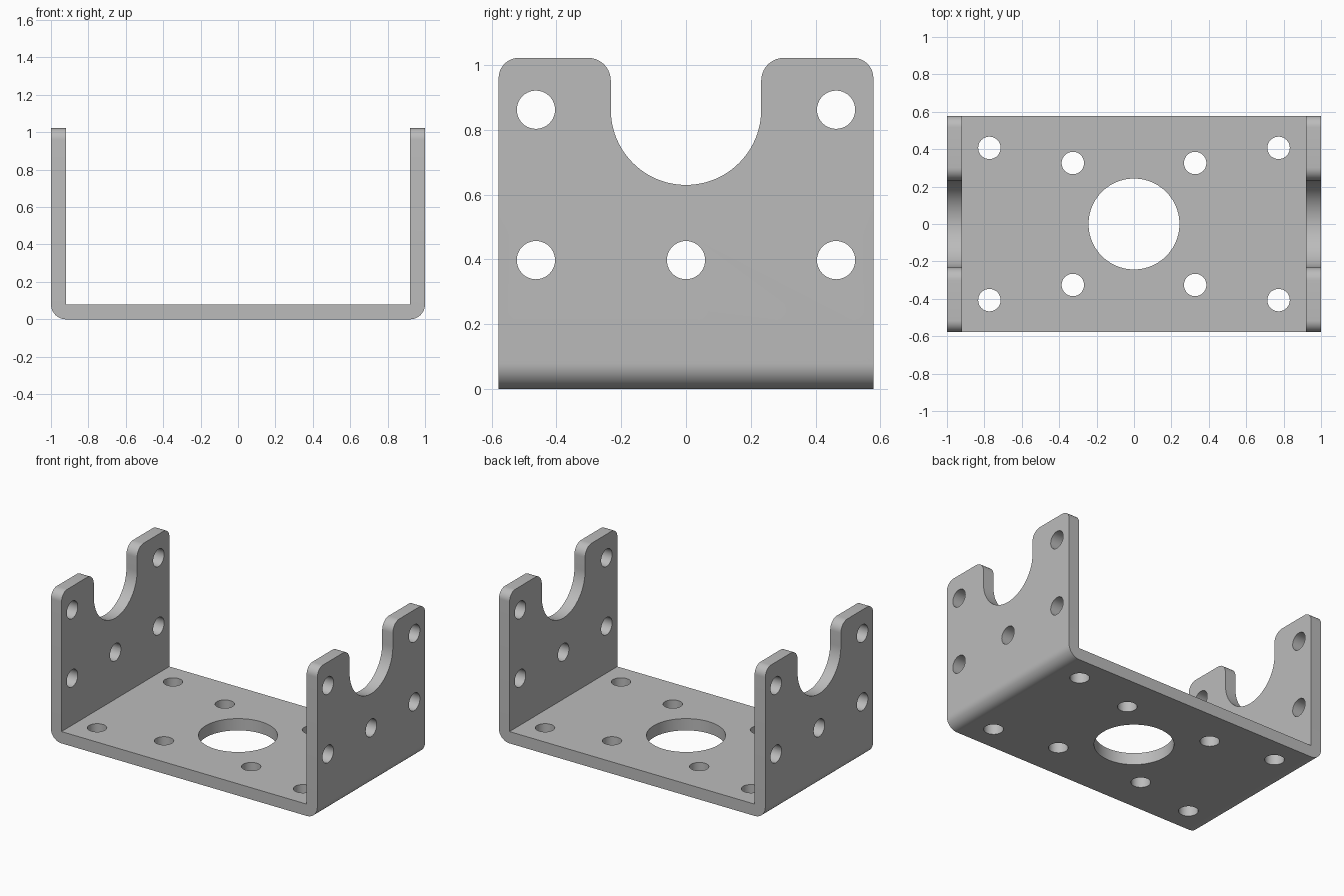
import bpy
import bmesh
from math import cos, sin, radians
from mathutils import Matrix, Vector

cube = bpy.data.objects.get("Cube")
if cube:
    bpy.data.objects.remove(cube, do_unlink=True)

LENGTH, WIDTH, HEIGHT, THICK = 1.0, 0.578, 1.022, 0.08   # half length, half width
NOTCH, AXIS_Z = 0.232, 0.862


def arc(cx, cy, r, start, end, steps):
    angles = [radians(start + (end - start) * i / steps) for i in range(steps + 1)]
    return [(cx + r * cos(a), cy + r * sin(a)) for a in angles]


def new_object(name, bm):
    bmesh.ops.recalc_face_normals(bm, faces=bm.faces)
    mesh = bpy.data.meshes.new(name)
    bm.to_mesh(mesh)
    bm.free()
    obj = bpy.data.objects.new(name, mesh)
    bpy.context.collection.objects.link(obj)
    return obj


def prism(name, points, place, depth):
    """Close a 2D outline into a solid along the depth vector."""
    bm = bmesh.new()
    face = bm.faces.new([bm.verts.new(place(*p)) for p in points])
    extruded = bmesh.ops.extrude_face_region(bm, geom=[face])["geom"]
    moved = [v for v in extruded if isinstance(v, bmesh.types.BMVert)]
    bmesh.ops.translate(bm, verts=moved, vec=Vector(depth))
    return new_object(name, bm)


def boolean(target, cutter, operation):
    mod = target.modifiers.new(operation.title(), "BOOLEAN")
    mod.operation, mod.object, mod.solver = operation, cutter, "EXACT"
    bpy.context.view_layer.objects.active = target
    bpy.ops.object.modifier_apply(modifier=mod.name)
    bpy.data.objects.remove(cutter, do_unlink=True)


# Bent U channel with rounded outer bends
inner = LENGTH - THICK
half = arc(inner, THICK, THICK, -90, 0, 12) + [(LENGTH, 1.2), (inner, 1.2), (inner, THICK)]
section = half + [(-x, z) for x, z in reversed(half)]
bracket = prism("u_bracket", section, lambda x, z: (x, -0.7, z), (0, 1.4, 0))

# Side outline: rounded ears around a U-shaped notch
fillet, corner = 0.07, 0.062
half = arc(0, AXIS_Z, NOTCH, -90, 0, 24)
half += arc(NOTCH + fillet, HEIGHT - fillet, fillet, 180, 90, 10)
half += arc(WIDTH - corner, HEIGHT - corner, corner, 90, 0, 10)
half += [(WIDTH, -0.2)]
outline = half + [(-y, z) for y, z in reversed(half[1:])]
side = prism("side_outline", outline, lambda y, z: (-1.2, y, z), (2.4, 0, 0))
boolean(bracket, side, "INTERSECT")

# Bolt holes through both walls, and holes with a large bore in the floor
drills = bmesh.new()


def drill(r, depth, matrix, sides=40):
    bmesh.ops.create_cone(drills, cap_ends=True, segments=sides, radius1=r,
                          radius2=r, depth=depth, matrix=matrix)


for y, z in [(-0.463, AXIS_Z), (0.463, AXIS_Z), (-0.463, 0.398), (0, 0.398), (0.463, 0.398)]:
    drill(0.059, 2.4, Matrix.Translation((0, y, z)) @ Matrix.Rotation(radians(90), 4, "Y"))
for x, y in [(0.773, 0.407), (0.327, 0.326)]:
    for sx in (-1, 1):
        for sy in (-1, 1):
            drill(0.06, 0.4, Matrix.Translation((sx * x, sy * y, 0)))
drill(0.243, 0.4, Matrix.Identity(4), 80)
boolean(bracket, new_object("drills", drills), "DIFFERENCE")

# Plain grey metal, smooth bends with sharp edges
grey = bpy.data.materials.new("grey_metal")
grey.use_nodes = True
colour = (0.5, 0.5, 0.5, 1)
grey.diffuse_color = colour
grey.node_tree.nodes["Principled BSDF"].inputs["Base Color"].default_value = colour
bracket.data.materials.clear()
bracket.data.materials.append(grey)

bpy.ops.object.select_all(action="DESELECT")
bracket.select_set(True)
bpy.context.view_layer.objects.active = bracket
bpy.ops.object.shade_smooth_by_angle(angle=radians(30))
